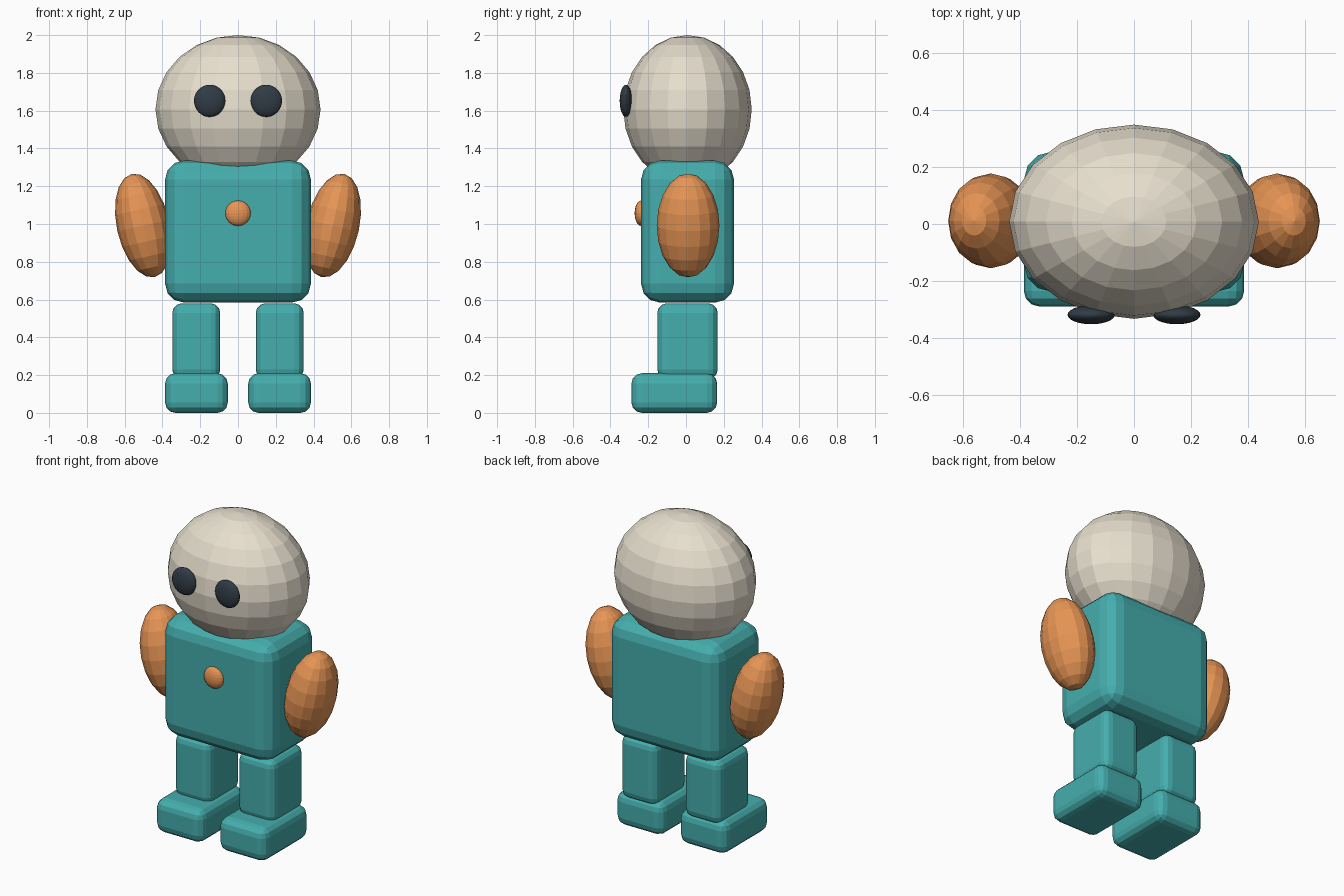
import bpy
import math

if "Cube" in bpy.data.objects:
    bpy.data.objects.remove(bpy.data.objects["Cube"])

Y0 = 0.008  # depth of the figure's mid plane


def material(name, rgb):
    m = bpy.data.materials.new(name)
    m.diffuse_color = (*rgb, 1)
    m.use_nodes = True
    m.node_tree.nodes["Principled BSDF"].inputs["Base Color"].default_value = m.diffuse_color
    return m


CREAM = material("cream", (0.80, 0.74, 0.62))
TEAL = material("teal", (0.06, 0.42, 0.42))
ORANGE = material("orange", (0.80, 0.30, 0.09))
DARK = material("dark", (0.03, 0.045, 0.06))


def finish(name, scale, mat):
    ob = bpy.context.object
    ob.name = name
    ob.scale = scale
    bpy.ops.object.transform_apply(location=False, rotation=False, scale=True)
    ob.data.materials.append(mat)
    return ob


def ball(name, loc, radii, mat, segments, rings, tilt=0):
    bpy.ops.mesh.primitive_uv_sphere_add(segments=segments, ring_count=rings,
                                         location=loc, rotation=(0, tilt, 0))
    return finish(name, radii, mat)


def soft_box(name, loc, half, bevel, mat):
    bpy.ops.mesh.primitive_cube_add(size=2, location=loc)
    ob = finish(name, half, mat)
    mod = ob.modifiers.new("round", 'BEVEL')
    mod.width = bevel
    mod.segments = 3
    return ob


# Head, torso and chest button
ball("head", (0, Y0, 1.607), (0.437, 0.34, 0.393), CREAM, 20, 12)
soft_box("torso", (0, Y0, 0.96), (0.386, 0.246, 0.376), 0.10, TEAL)
ball("button", (0, -0.238, 1.057), (0.067, 0.034, 0.067), ORANGE, 16, 12)

# Paired parts
for side, s in (("left", -1), ("right", 1)):
    ball(f"{side}_eye", (s * 0.15, -0.318, 1.652), (0.083, 0.033, 0.085), DARK, 24, 16)
    ball(f"{side}_arm", (s * 0.502, Y0 + 0.003, 0.992), (0.14, 0.166, 0.28),
         ORANGE, 16, 10, s * math.radians(12.5))
    soft_box(f"{side}_leg", (s * 0.221, Y0, 0.38), (0.127, 0.16, 0.20), 0.05, TEAL)
    soft_box(f"{side}_foot", (s * 0.22, -0.062, 0.105), (0.166, 0.227, 0.105), 0.055, TEAL)
